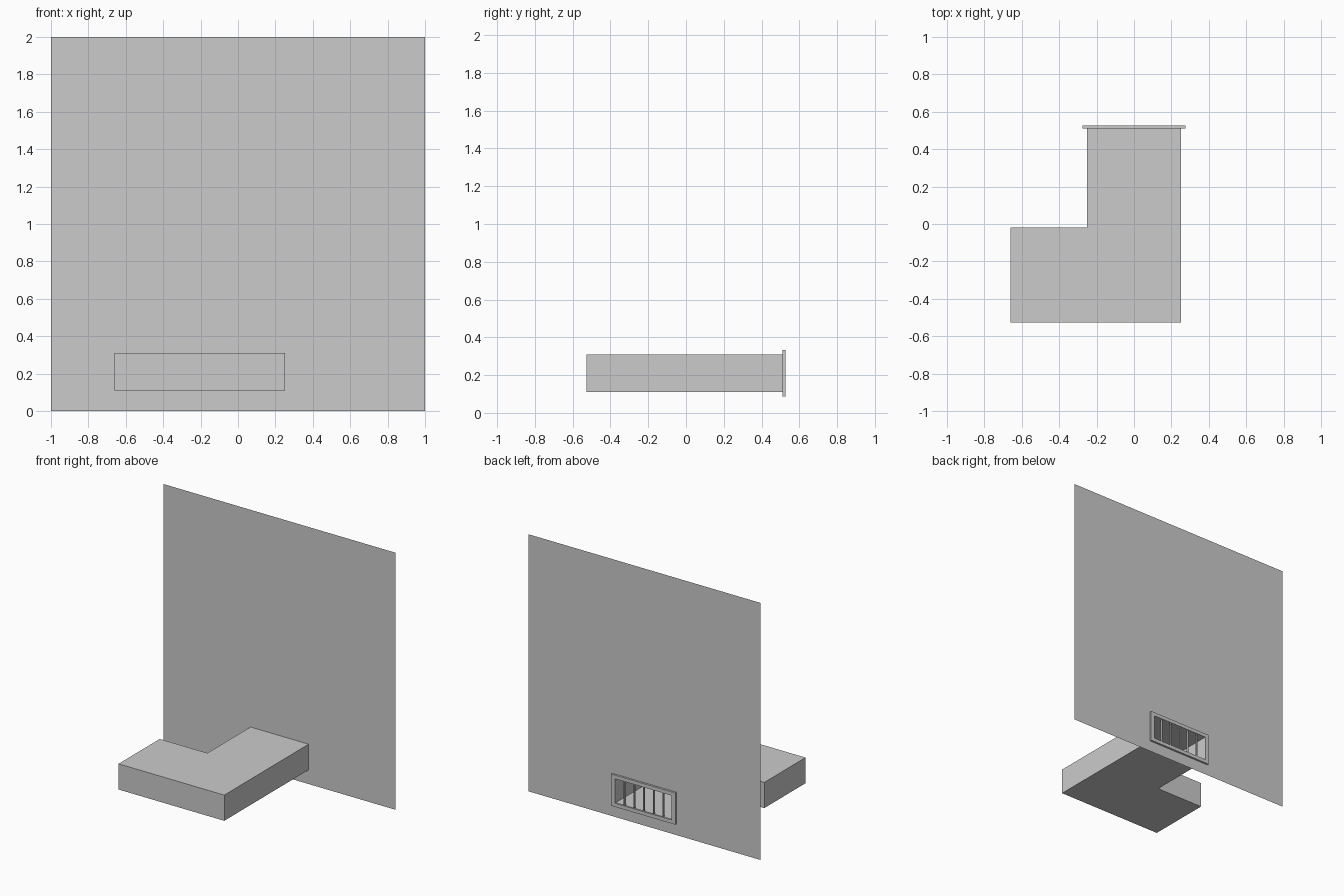
import bpy, bmesh

if "Cube" in bpy.data.objects:
    bpy.data.objects.remove(bpy.data.objects["Cube"])

WALL_Y, BACK_Y, FRONT_Y = 0.511, 0.526, -0.526
Z0, Z1 = 0.11, 0.31          # duct height
HW = 0.25                    # half width of the duct and opening
RIM = 0.026


def make_object(name, bm):
    bmesh.ops.recalc_face_normals(bm, faces=bm.faces)
    mesh = bpy.data.meshes.new(name)
    bm.to_mesh(mesh)
    bm.free()
    ob = bpy.data.objects.new(name, mesh)
    bpy.context.collection.objects.link(ob)
    return ob


def ring(name, outer, inner, y, depth=0):
    """Flat rectangle with a rectangular hole, optionally thickened along +y."""
    bm = bmesh.new()
    loops = []
    for x0, x1, z0, z1 in (outer, inner):
        loops.append([bm.verts.new(p) for p in
                      ((x0, y, z0), (x1, y, z0), (x1, y, z1), (x0, y, z1))])
    for i in range(4):
        j = (i + 1) % 4
        bm.faces.new((loops[0][i], loops[0][j], loops[1][j], loops[1][i]))
    if depth:
        ext = bmesh.ops.extrude_face_region(bm, geom=bm.faces[:], use_keep_orig=True)
        moved = [g for g in ext["geom"] if isinstance(g, bmesh.types.BMVert)]
        bmesh.ops.translate(bm, verts=moved, vec=(0, depth, 0))
    return make_object(name, bm)


opening = (-HW, HW, Z0, Z1)

# Wall sheet with the vent opening
ring("wall", (-1, 1, 0, 2), opening, WALL_Y)

# Raised vent frame on the back of the wall
ring("vent_frame", (-HW - RIM, HW + RIM, Z0 - RIM * 0.9, Z1 + RIM * 0.9),
     (-HW + 0.005, HW - 0.005, Z0 + 0.005, Z1 - 0.005), WALL_Y, BACK_Y - WALL_Y)

# L-shaped duct, open only where it meets the wall
plan = [(-HW, WALL_Y), (-HW, -0.02), (-0.66, -0.02),
        (-0.66, FRONT_Y), (HW, FRONT_Y), (HW, WALL_Y)]
bm = bmesh.new()
low = [bm.verts.new((x, y, Z0)) for x, y in plan]
high = [bm.verts.new((x, y, Z1)) for x, y in plan]
bm.faces.new(low)
bm.faces.new(high)
for i in range(len(plan) - 1):
    bm.faces.new((low[i], low[i + 1], high[i + 1], high[i]))
make_object("duct", bm)

# Upright grille slats
for i in range(1, 6):
    x = -HW + i * 2 * HW / 6
    bpy.ops.mesh.primitive_cube_add(size=1, location=(x, WALL_Y + 0.004, (Z0 + Z1) / 2))
    slat = bpy.context.object
    slat.name = f"grille_slat_{i}"
    slat.scale = (0.008, 0.014, Z1 - Z0)
